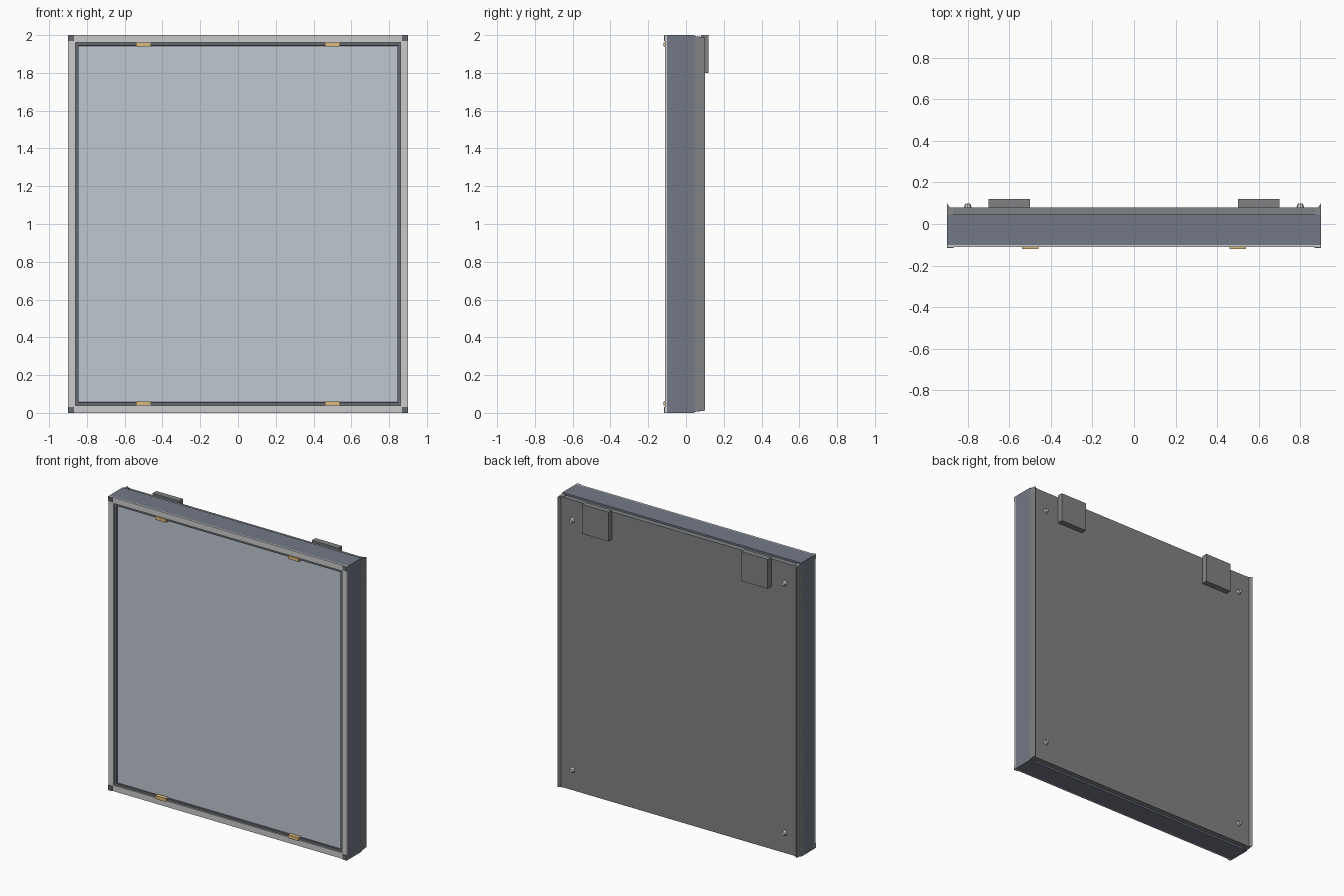
import bpy, bmesh, math
from mathutils import Matrix

if "Cube" in bpy.data.objects:
    bpy.data.objects.remove(bpy.data.objects["Cube"])


def material(name, rgb):
    m = bpy.data.materials.new(name)
    m.diffuse_color = (*rgb, 1)
    m.use_nodes = True
    m.node_tree.nodes["Principled BSDF"].inputs["Base Color"].default_value = m.diffuse_color
    return m


FRAME = material("frame_blue_grey", (0.17, 0.19, 0.24))
SHELL = material("shell_grey", (0.22, 0.225, 0.23))
BEZEL = material("bezel_light", (0.6, 0.61, 0.62))
GASKET = material("dark_gasket", (0.13, 0.14, 0.16))
GLASS = material("glass_pale_blue", (0.52, 0.58, 0.63))
BRASS = material("brass", (0.72, 0.5, 0.2))


def finish(name, bm, mat):
    bmesh.ops.recalc_face_normals(bm, faces=bm.faces)
    me = bpy.data.meshes.new(name)
    bm.to_mesh(me)
    bm.free()
    me.materials.append(mat)
    ob = bpy.data.objects.new(name, me)
    bpy.context.collection.objects.link(ob)
    return ob


def box(name, x0, x1, y0, y1, z0, z1, mat):
    bm = bmesh.new()
    bmesh.ops.create_cube(bm, size=1)
    for v in bm.verts:
        v.co = ((x0 + x1) / 2 + v.co.x * (x1 - x0),
                (y0 + y1) / 2 + v.co.y * (y1 - y0),
                (z0 + z1) / 2 + v.co.z * (z1 - z0))
    return finish(name, bm, mat)


def ring(name, profile, mat):
    """Mitred rectangular frame; profile is (inset from outline, y)."""
    bm = bmesh.new()
    loops = []
    for sx, sz in ((-1, -1), (1, -1), (1, 1), (-1, 1)):
        loops.append([bm.verts.new((sx * (0.9 - d), y, 1 + sz * (1 - d)))
                      for d, y in profile])
    n = len(profile)
    for i in range(4):
        a, b = loops[i], loops[(i + 1) % 4]
        for j in range(n):
            k = (j + 1) % n
            bm.faces.new((a[j], a[k], b[k], b[j]))
    return finish(name, bm, mat)


# Deep outer frame, light front bezel, dark gasket and glass
ring("outer_frame", [(0, -0.1), (0, 0.045), (0.055, 0.045), (0.055, -0.1)], FRAME)
ring("front_bezel", [(0, -0.11), (0, -0.1), (0.04, -0.1), (0.04, -0.11)], BEZEL)
ring("glass_gasket", [(0.039, -0.102), (0.039, -0.08), (0.06, -0.08), (0.055, -0.102)], GASKET)
box("glass", -0.85, 0.85, -0.094, -0.084, 0.05, 1.95, GLASS)

# Back shell
box("back_panel", -0.88, 0.88, 0.045, 0.08, 0.012, 1.988, SHELL)

for s, side in ((-1, "left"), (1, "right")):
    # Side channel with a sharp lip standing behind the back panel
    bm = bmesh.new()
    prof = [(0.9, 0.015), (0.9, 0.1), (0.886, 0.08), (0.87, 0.08), (0.87, 0.015)]
    low, high = [], []
    for x, y in prof:
        cut = 0.002 + max(0, y - 0.03) * 0.15
        low.append(bm.verts.new((s * x, y, cut)))
        high.append(bm.verts.new((s * x, y, 2 - cut)))
    bm.faces.new(low)
    bm.faces.new(high)
    for i in range(5):
        j = (i + 1) % 5
        bm.faces.new((low[i], low[j], high[j], high[i]))
    finish("side_channel_" + side, bm, SHELL)

    # Hanging blocks near the top
    a, b = sorted((s * 0.5, s * 0.7))
    box("hanging_block_" + side, a, b, 0.08, 0.12, 1.8, 2.0, SHELL)

    for t, level in ((0, "bottom"), (1, "top")):
        tag = "_" + level + "_" + side
        # Corner caps on the bezel
        a, b = sorted((s * 0.868, s * 0.9))
        z = 1.968 if t else 0
        box("corner_cap" + tag, a, b, -0.116, -0.109, z, z + 0.032, GASKET)
        # Brass glass clips
        z = 1.94 if t else 0.038
        box("glass_clip" + tag, s * 0.5 - 0.04, s * 0.5 + 0.04, -0.12, -0.092,
            z, z + 0.022, BRASS)
        # Back screws with tapered heads
        bm = bmesh.new()
        bmesh.ops.create_cone(bm, cap_ends=True, segments=8, radius1=0.02,
                              radius2=0.011, depth=0.02,
                              matrix=Matrix.Translation((s * 0.8, 0.088, 1.85 if t else 0.15))
                              @ Matrix.Rotation(-math.pi / 2, 4, 'X'))
        finish("back_screw" + tag, bm, BEZEL)
